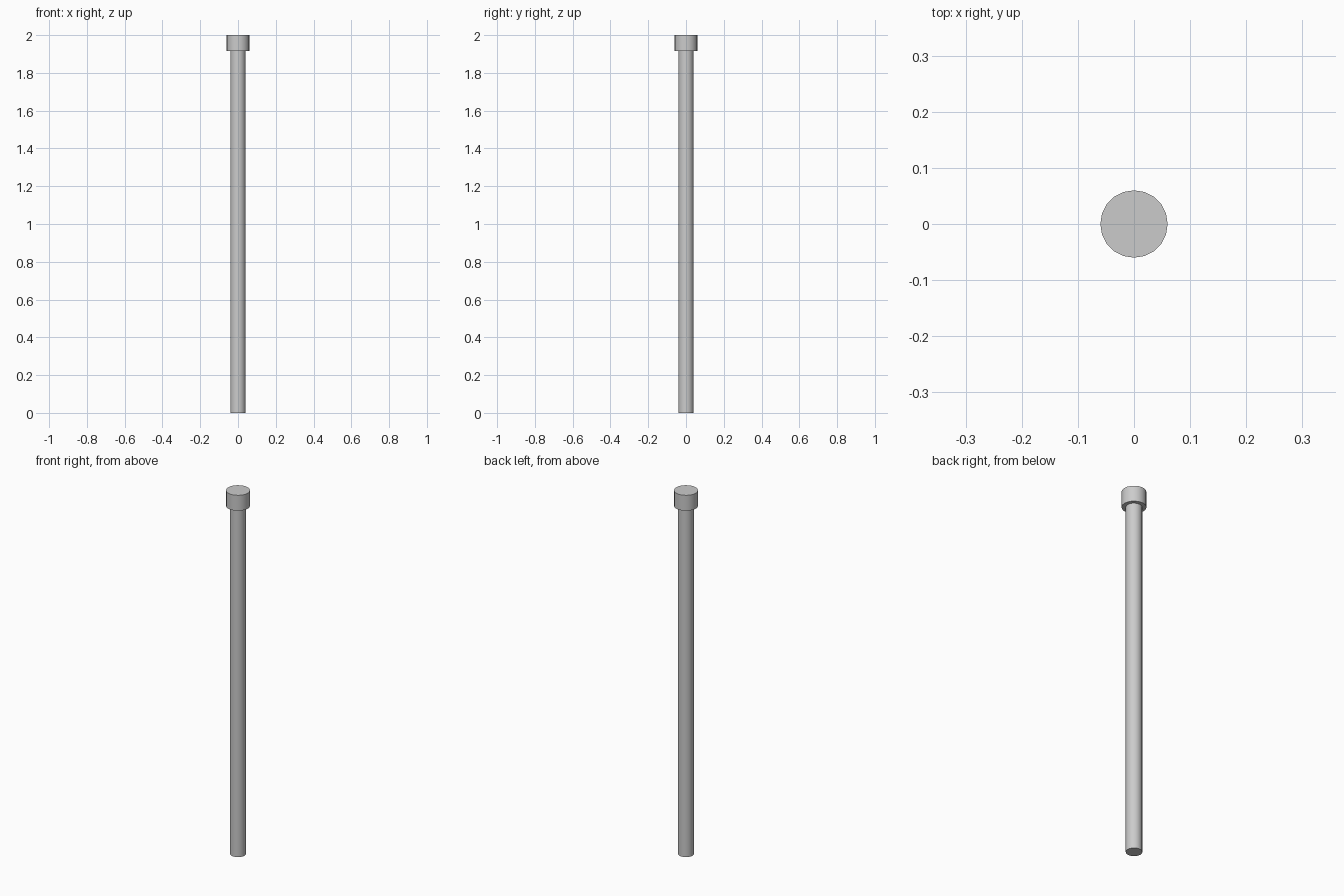
import bpy
import math

if "Cube" in bpy.data.objects:
    bpy.data.objects.remove(bpy.data.objects["Cube"])


def cylinder(name, radius, z0, z1, sides=20):
    bpy.ops.mesh.primitive_cylinder_add(vertices=sides, radius=radius, depth=z1 - z0,
                                        location=(0, 0, (z0 + z1) / 2))
    obj = bpy.context.object
    obj.name = name
    bpy.ops.object.shade_smooth_by_angle(angle=math.radians(30))
    return obj


# Long round shaft and the wider cap on top
cylinder("shaft", 0.04, 0.0, 1.92)
cylinder("cap", 0.06, 1.915, 2.0)
